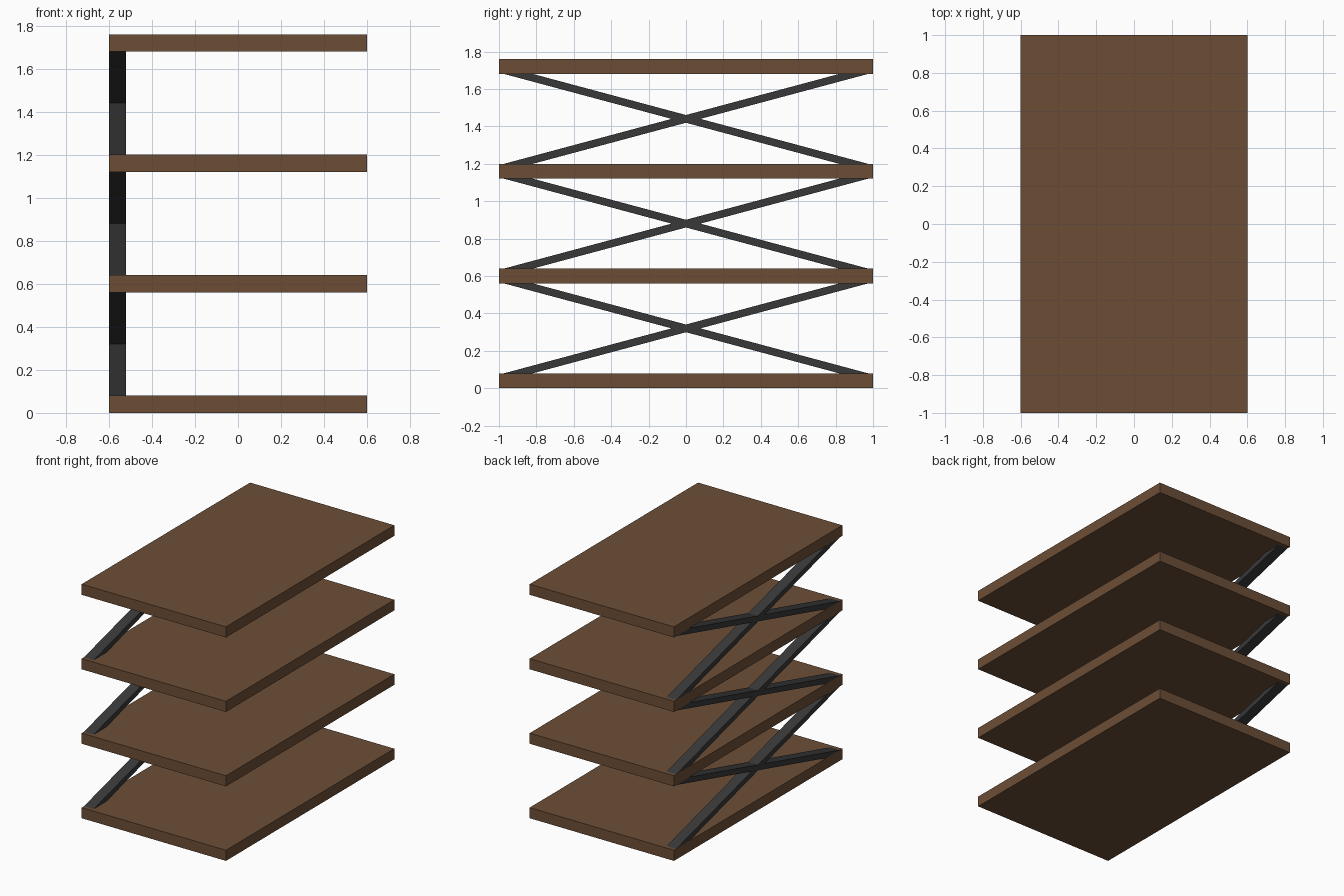
import bpy, bmesh
from mathutils import Vector

if "Cube" in bpy.data.objects:
    bpy.data.objects.remove(bpy.data.objects["Cube"])

PITCH, THICK, SHELVES = 0.56, 0.08, 4


def material(name, rgb):
    mat = bpy.data.materials.new(name)
    mat.diffuse_color = (*rgb, 1)
    mat.use_nodes = True
    mat.node_tree.nodes["Principled BSDF"].inputs["Base Color"].default_value = mat.diffuse_color
    return mat


wood = material("brown_wood", (0.15, 0.076, 0.037))
metal = material("dark_metal", (0.04, 0.04, 0.042))


def extrude_x(name, profile, x0, x1, mat):
    """Extrude a closed (y, z) profile from x0 to x1."""
    bm = bmesh.new()
    face = bm.faces.new([bm.verts.new((x0, y, z)) for y, z in profile])
    new = bmesh.ops.extrude_face_region(bm, geom=[face])["geom"]
    verts = [v for v in new if isinstance(v, bmesh.types.BMVert)]
    bmesh.ops.translate(bm, verts=verts, vec=Vector((x1 - x0, 0, 0)))
    bmesh.ops.recalc_face_normals(bm, faces=bm.faces)
    mesh = bpy.data.meshes.new(name)
    bm.to_mesh(mesh)
    bm.free()
    mesh.materials.append(mat)
    obj = bpy.data.objects.new(name, mesh)
    bpy.context.collection.objects.link(obj)


# Shelf boards
for i in range(SHELVES):
    z0 = i * PITCH
    z1 = z0 + THICK
    extrude_x(f"shelf_{i + 1}", [(-1, z0), (1, z0), (1, z1), (-1, z1)],
              -0.6, 0.6, wood)

# Crossed braces on the left side, ends cut level with the boards
IN, OUT = 0.818, 0.972
for i in range(SHELVES - 1):
    z0 = i * PITCH + THICK
    z1 = (i + 1) * PITCH
    for s, label in ((1, "rising"), (-1, "falling")):
        extrude_x(f"{label}_brace_{i + 1}",
                  [(-s * OUT, z0), (-s * IN, z0), (s * OUT, z1), (s * IN, z1)],
                  -0.6, -0.52, metal)
